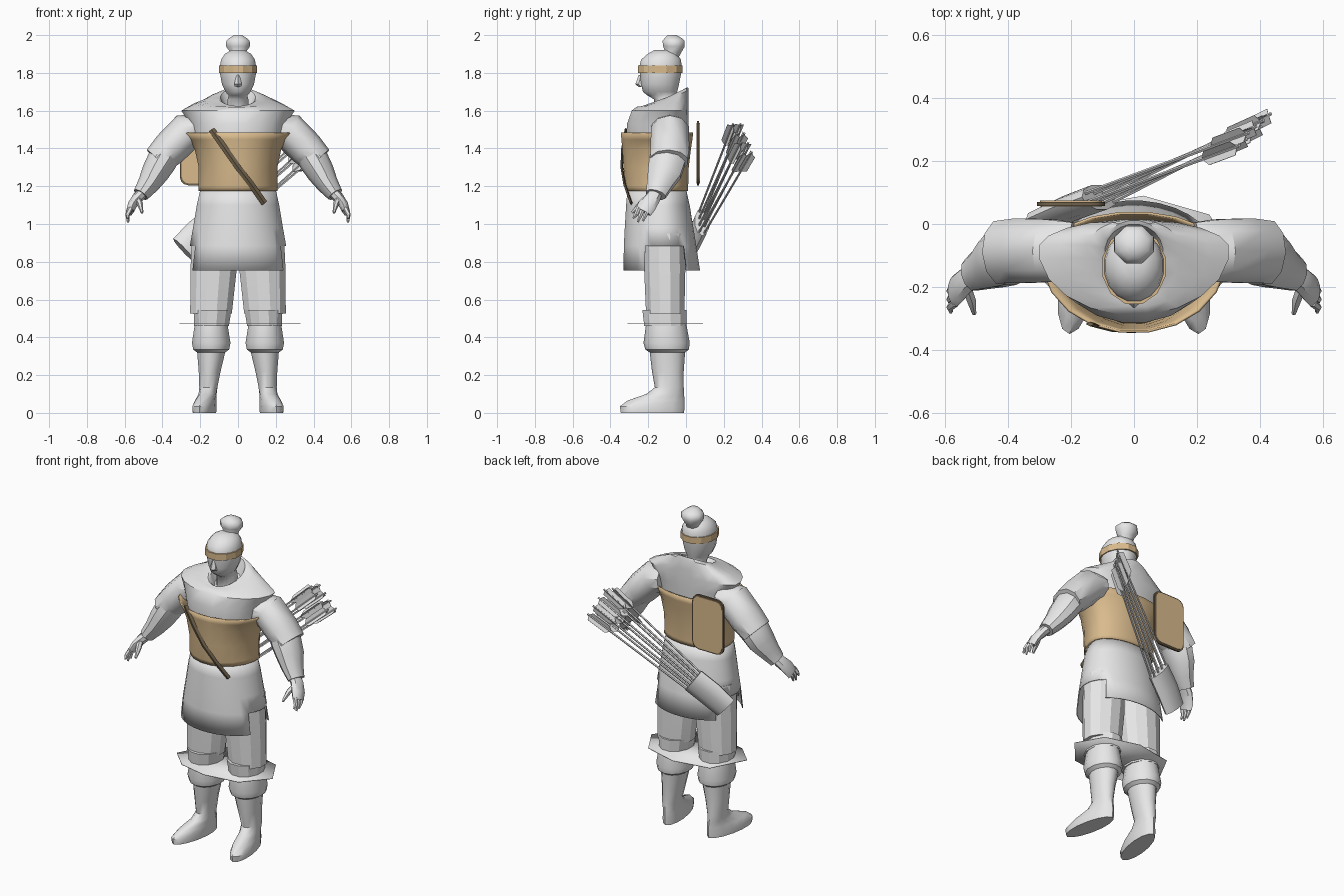
import bpy, bmesh, math
from mathutils import Vector

if "Cube" in bpy.data.objects:
    bpy.data.objects.remove(bpy.data.objects["Cube"])


def material(name, rgb):
    m = bpy.data.materials.new(name)
    m.diffuse_color = (*rgb, 1)
    m.use_nodes = True
    m.node_tree.nodes["Principled BSDF"].inputs["Base Color"].default_value = m.diffuse_color
    return m


GREY = material("pale grey cloth", (0.8, 0.8, 0.8))
TAN = material("tan leather", (0.70, 0.50, 0.27))
DARK = material("dark leather", (0.16, 0.12, 0.07))


def finish(name, bm, mat, angle=40):
    bmesh.ops.recalc_face_normals(bm, faces=bm.faces)
    me = bpy.data.meshes.new(name)
    bm.to_mesh(me)
    bm.free()
    me.materials.append(mat)
    ob = bpy.data.objects.new(name, me)
    bpy.context.collection.objects.link(ob)
    bpy.ops.object.select_all(action='DESELECT')
    ob.select_set(True)
    bpy.context.view_layer.objects.active = ob
    bpy.ops.object.shade_smooth_by_angle(angle=math.radians(angle))
    return ob


def skin(rings, caps=True):
    """Bridge a list of point rings into a bmesh."""
    bm = bmesh.new()
    vs = [[bm.verts.new(p) for p in r] for r in rings]
    n = len(vs[0])
    for a, b in zip(vs, vs[1:]):
        for i in range(n):
            j = (i + 1) % n
            bm.faces.new((a[i], a[j], b[j], b[i]))
    if caps:
        bm.faces.new(vs[0])
        bm.faces.new(vs[-1])
    return bm


def ring(z, hx, yf, yb, yw=None, dz=0, cx=0, n=16, turn=0):
    """Horizontal oval: half width, front y, back y, widest y, rise to the back."""
    yw = (yf + yb) / 2 if yw is None else yw
    pts = []
    for i in range(n):
        t = 2 * math.pi * (i + 0.5) / n
        s, c = math.sin(t), math.cos(t)
        y = yw + s * ((yb - yw) if s > 0 else (yw - yf))
        k = 1 / max(abs(c) for c in [math.cos(math.pi / n)])
        pts.append(Vector((cx + hx * c * k - turn * (y + 0.1), y, z + dz * s)))
    return pts


def tube(path, n=10):
    """Rings square to a path of (x, y, z, radius in xz, radius along y)."""
    out = []
    pts = [Vector(p[:3]) for p in path]
    for i, p in enumerate(path):
        t = (pts[min(i + 1, len(pts) - 1)] - pts[max(i - 1, 0)]).normalized()
        u = t.cross(Vector((0, 1, 0))).normalized()
        v = u.cross(t)
        out.append([pts[i] + u * p[3] * math.cos(2 * math.pi * k / n)
                    + v * p[4] * math.sin(2 * math.pi * k / n) for k in range(n)])
    return out


def flip(path, s):
    return [(p[0] * s, *p[1:]) for p in path]


# head and neck
head = [(1.58, .06, -.17, -.04), (1.66, .055, -.17, -.045), (1.68, .05, -.205, -.05),
        (1.70, .066, -.23, -.045), (1.74, .085, -.24, -.035), (1.79, .094, -.245, -.025),
        (1.83, .096, -.25, -.02), (1.87, .09, -.24, -.025), (1.90, .07, -.205, -.045),
        (1.92, .035, -.17, -.08)]
finish("head", skin([ring(*r) for r in head]), GREY, 60)
finish("nose", skin([ring(1.725, .018, -.25, -.2, n=6), ring(1.74, .02, -.268, -.2, n=6),
                     ring(1.79, .008, -.25, -.2, n=6)]), GREY)

# hair bun, leaning back
bun = [(1.875, .045, -.13, -.04), (1.91, .042, -.115, -.02), (1.94, .063, -.125, -.002),
       (1.97, .062, -.13, -.002), (1.985, .045, -.115, -.02), (2.0, .022, -.10, -.05)]
finish("hair_bun", skin([ring(*r, n=8) for r in bun]), GREY, 50)

# headband
finish("headband", skin([ring(1.80, .1, -.258, -.014, n=12),
                         ring(1.84, .1, -.258, -.014, n=12)]), TAN, 20)

# shoulder mantle with a collar that rises to the back
mantle = [(1.44, .235, -.31, .01, -.11, 0), (1.53, .255, -.315, .015, -.1, 0),
          (1.60, .30, -.29, .015, -.08, 0), (1.635, .235, -.265, .015, -.08, .015),
          (1.665, .15, -.245, .015, -.08, .045), (1.675, .105, -.23, .012, -.09, .05),
          (1.67, .092, -.22, .0, -.09, .05), (1.61, .07, -.18, -.03, -.1, .03)]
finish("shoulder_mantle", skin([ring(*r, n=20) for r in mantle]), GREY, 35)

# leather chest wrap
wrap = [(1.175, .202, -.315, .005), (1.20, .2, -.32, .005), (1.30, .2, -.325, .008),
        (1.40, .222, -.332, .02), (1.45, .25, -.337, .028), (1.485, .285, -.34, .032)]
wrap_ob = finish("chest_wrap", skin([ring(*r, -.11, n=20) for r in wrap], False), TAN, 35)
wrap_ob.modifiers.new("thickness", 'SOLIDIFY').thickness = 0.008
finish("torso", skin([ring(1.0, .19, -.29, 0, -.12), ring(1.2, .185, -.3, -.01, -.12),
                      ring(1.46, .235, -.31, .01, -.11)]), GREY)

# tunic skirt with a notch at each side
skirt = [(1.19, .198, -.31, .0), (1.10, .218, -.318, .02), (.98, .238, -.325, .04),
         (.885, .255, -.33, .055), (.755, .272, -.332, .075)]
bm = skin([ring(*r, -.12, n=32) for r in skirt], False)
gap = [f for f in bm.faces if f.calc_center_median().z < .87
       and -.21 < f.calc_center_median().y < 0]
bmesh.ops.delete(bm, geom=gap, context='FACES')
finish("tunic_skirt", bm, GREY).modifiers.new("thickness", 'SOLIDIFY').thickness = 0.006

# legs and arms, mirrored
for s, side in ((1, "left"), (-1, "right")):
    trouser = [(.95, .115, -.23, .0, .128), (.75, .122, -.225, .0, .13),
               (.525, .11, -.215, -.005, .143)]
    finish(side + "_trouser", skin([ring(z, w, f, b, cx=s * c, n=12)
                                    for z, w, f, b, c in trouser]), GREY, 20)
    cuff = [(.46, .092, -.225, .005, .14), (.545, .1, -.235, .008, .135)]
    finish(side + "_knee_cuff", skin([ring(z, w, f, b, cx=s * c, n=12)
                                      for z, w, f, b, c in cuff]), GREY, 20)
    boot = [(.0, .056, -.345, -.01, .165, .16), (.035, .058, -.35, -.008, .165, .16),
            (.065, .052, -.31, -.008, .163, .14), (.10, .046, -.21, -.01, .16, .08),
            (.135, .048, -.165, -.012, .157, 0), (.22, .058, -.18, -.012, .15, 0),
            (.32, .074, -.192, -.005, .142, 0), (.335, .095, -.215, .015, .142, 0),
            (.37, .102, -.225, .02, .142, 0), (.48, .085, -.21, .0, .142, 0)]
    finish(side + "_boot", skin([ring(z, w, f, b, cx=s * c, n=14, turn=s * k)
                                 for z, w, f, b, c, k in boot]), GREY, 40)

    sleeve = [(.20, -.09, 1.50, .08, .1), (.27, -.085, 1.49, .1, .105),
              (.36, -.085, 1.40, .095, .108), (.425, -.09, 1.335, .082, .104)]
    finish(side + "_upper_sleeve", skin(tube(flip(sleeve, s))), GREY)
    fore = [(.36, -.09, 1.40, .075, .09), (.405, -.1, 1.33, .08, .1),
            (.44, -.115, 1.27, .073, .093), (.475, -.14, 1.21, .058, .072),
            (.515, -.16, 1.155, .043, .056)]
    finish(side + "_forearm", skin(tube(flip(fore, s))), GREY)
    palm = [(.49, -.155, 1.18, .028, .035), (.53, -.175, 1.14, .03, .042),
            (.56, -.205, 1.10, .025, .05), (.573, -.225, 1.065, .02, .045)]
    finish(side + "_palm", skin(tube(flip(palm, s), 8)), GREY)
    for k, (dy, dz) in enumerate(((-.03, .02), (-.005, 0), (.022, .005))):
        finger = [(.568, -.22 + dy, 1.085, .014, .014), (.585, -.235 + dy, 1.05, .012, .012),
                  (.582, -.25 + dy, 1.01 + dz, .006, .006)]
        finish(f"{side}_finger_{k + 1}", skin(tube(flip(finger, s), 6)), GREY)
    thumb = [(.535, -.19, 1.14, .016, .018), (.518, -.24, 1.105, .016, .018),
             (.508, -.285, 1.06, .007, .008)]
    finish(side + "_thumb", skin(tube(flip(thumb, s), 6)), GREY)

# flat plate around the knees
bm = bmesh.new()
bm.faces.new([bm.verts.new((x, y, .47)) for x, y in
              ((-.31, -.16), (-.2, -.27), (-.02, -.31), (.2, -.28), (.33, -.13),
               (.24, .03), (.03, .09), (-.2, .05))])
finish("knee_plate", bm, GREY).modifiers.new("thickness", 'SOLIDIFY').thickness = 0.004

# strap across the chest
strap = [(-.14, -.318, 1.50), (-.07, -.336, 1.40), (0, -.34, 1.30), (.07, -.325, 1.21),
         (.14, -.29, 1.11)]
finish("chest_strap", skin(tube([(*p, .017, .007) for p in strap], 4)), DARK)


# back shield: dark rim with a tan plate
def rounded(w, h, r, y):
    pts = []
    for cx, cz, a in ((1, 1, 0), (-1, 1, 90), (-1, -1, 180), (1, -1, 270)):
        for k in range(4):
            t = math.radians(a + 30 * k)
            pts.append((-.20 + cx * (w - r) + r * math.cos(t), y,
                        1.375 + cz * (h - r) + r * math.sin(t)))
    return pts


finish("shield_rim", skin([rounded(.108, .17, .045, y) for y in (.058, .07)]), DARK)
finish("shield_plate", skin([rounded(.099, .161, .04, y) for y in (.055, .074)]), TAN)

# quiver
quiver = [(-.285, .015, .86, .085, .035), (-.2, .052, .94, .092, .04), (-.11, .085, 1.01, .09, .042)]
finish("quiver", skin(tube(quiver, 10)), GREY)

# arrows fanning out of the quiver, each with three vanes
for i in range(8):
    f = (i % 4 - 1.5) / 1.5
    row = 1 if i < 4 else -1
    a = Vector((-.13 - .045 * f, .075 + row * .015, .99 + .05 * f))
    b = Vector((.385 - .035 * f + row * .015, .3 - .03 * f + row * .02, 1.455 + .075 * f))
    bm = skin(tube([(*a, .006, .006), (*b, .006, .006)], 5))
    d = (b - a).normalized()
    u = d.cross(Vector((0, 1, 0))).normalized()
    v = u.cross(d)
    for k in range(3):
        t = 2 * math.pi * k / 3 + i
        o = u * math.cos(t) + v * math.sin(t)
        vane = (b - d * .17, b - d * .14 + o * .028, b - d * .02 + o * .028, b - d * .01)
        q = [p + o.cross(d) * e for e in (-.001, .001) for p in vane]
        vs = [bm.verts.new(p) for p in q]
        for idx in ((0, 1, 2, 3), (7, 6, 5, 4), (0, 4, 5, 1), (1, 5, 6, 2), (2, 6, 7, 3)):
            bm.faces.new([vs[j] for j in idx])
    finish(f"arrow_{i + 1}", bm, GREY, 30)
